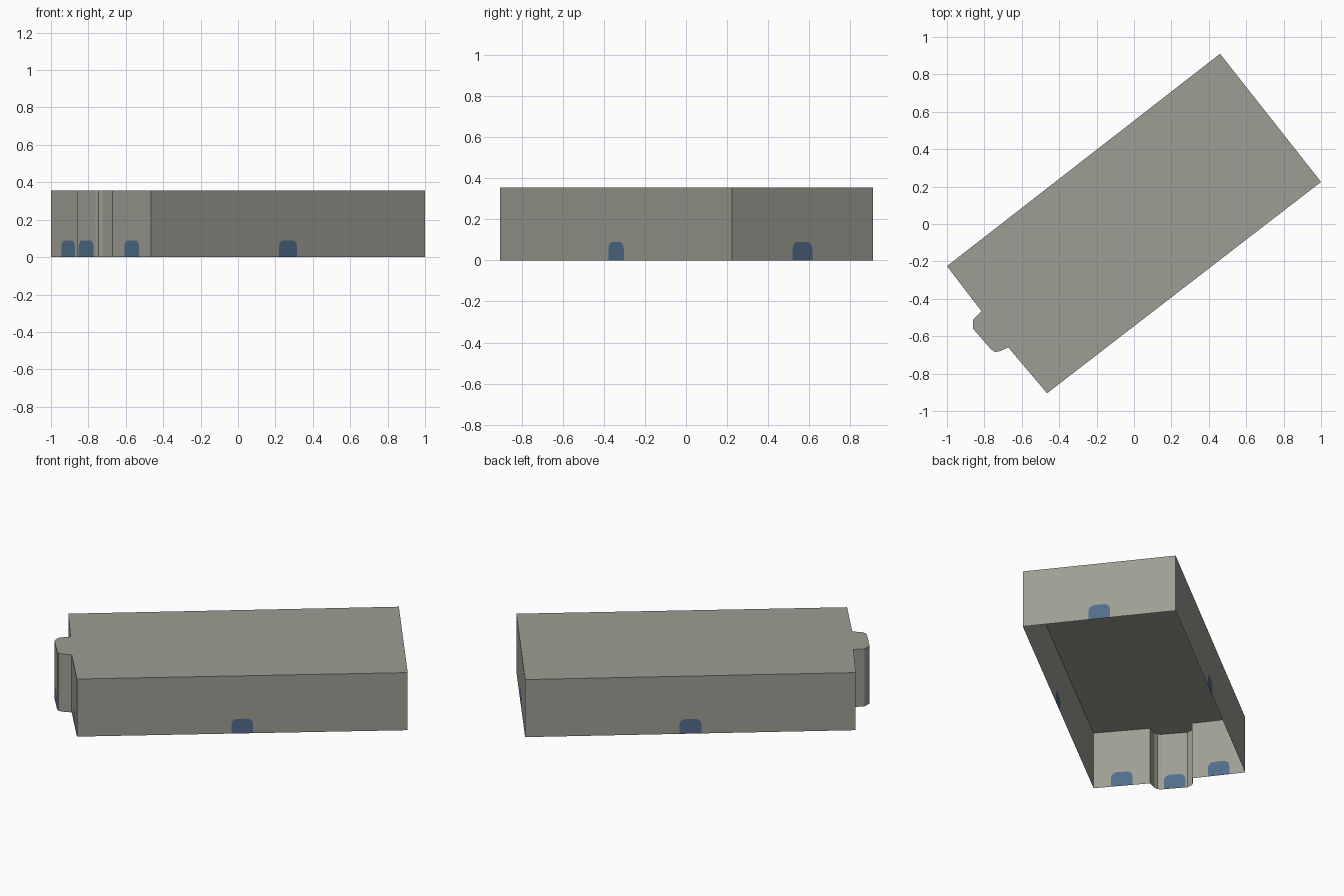
import bpy, bmesh, math
from mathutils import Vector

if "Cube" in bpy.data.objects:
    bpy.data.objects.remove(bpy.data.objects["Cube"])

HEIGHT = 0.355
DOOR_HALF, DOOR_TOP, DOOR_R = 0.061, 0.09, 0.034


def material(name, rgb):
    m = bpy.data.materials.new(name)
    m.diffuse_color = (*rgb, 1)
    m.use_nodes = True
    m.node_tree.nodes["Principled BSDF"].inputs["Base Color"].default_value = m.diffuse_color
    return m


concrete = material("warm grey", (0.34, 0.34, 0.296))
blue = material("slate blue", (0.083, 0.152, 0.248))

# Footprint, counter-clockwise seen from above, with the small bay on the short end
FOOTPRINT = [Vector(p) for p in (
    (-1, -0.225), (-0.815, -0.467), (-0.857, -0.509), (-0.862, -0.522),
    (-0.86, -0.56), (-0.765, -0.67), (-0.745, -0.684), (-0.722, -0.682),
    (-0.672, -0.66), (-0.465, -0.905), (1, 0.225), (0.46, 0.91))]


def make_object(name, polygons, mat):
    bm = bmesh.new()
    for poly in polygons:
        bm.faces.new([bm.verts.new(p) for p in poly])
    bmesh.ops.remove_doubles(bm, verts=bm.verts, dist=1e-5)
    mesh = bpy.data.meshes.new(name)
    bm.to_mesh(mesh)
    bm.free()
    mesh.materials.append(mat)
    obj = bpy.data.objects.new(name, mesh)
    bpy.context.collection.objects.link(obj)
    return obj


def door_profile():
    # Doorway outline from left foot over the rounded top to the right foot
    left = []
    for i in range(6):
        a = math.radians(180 - 18 * i)
        left.append((-DOOR_HALF + DOOR_R + DOOR_R * math.cos(a),
                     DOOR_TOP - DOOR_R + DOOR_R * math.sin(a)))
    left.insert(0, (-DOOR_HALF, 0))
    return left + [(-u, z) for u, z in reversed(left)]


walls, doors = [], []
for i, a in enumerate(FOOTPRINT):
    b = FOOTPRINT[(i + 1) % len(FOOTPRINT)]
    length = (b - a).length
    along, mid = (b - a).normalized(), (a + b) / 2
    arch = []
    if length > 0.13:  # every full wall has a doorway at its middle
        arch = [(*(mid + along * u), z) for u, z in door_profile()]
        doors.append(arch[::-1])
    walls.append([(*a, 0)] + arch + [(*b, 0), (*b, HEIGHT), (*a, HEIGHT)])

# Thin open-bottomed shell: walls with doorways cut out, doors, flat roof
make_object("walls", walls, concrete)
make_object("doors", doors, blue)
make_object("roof", [[(*p, HEIGHT) for p in FOOTPRINT]], concrete)
